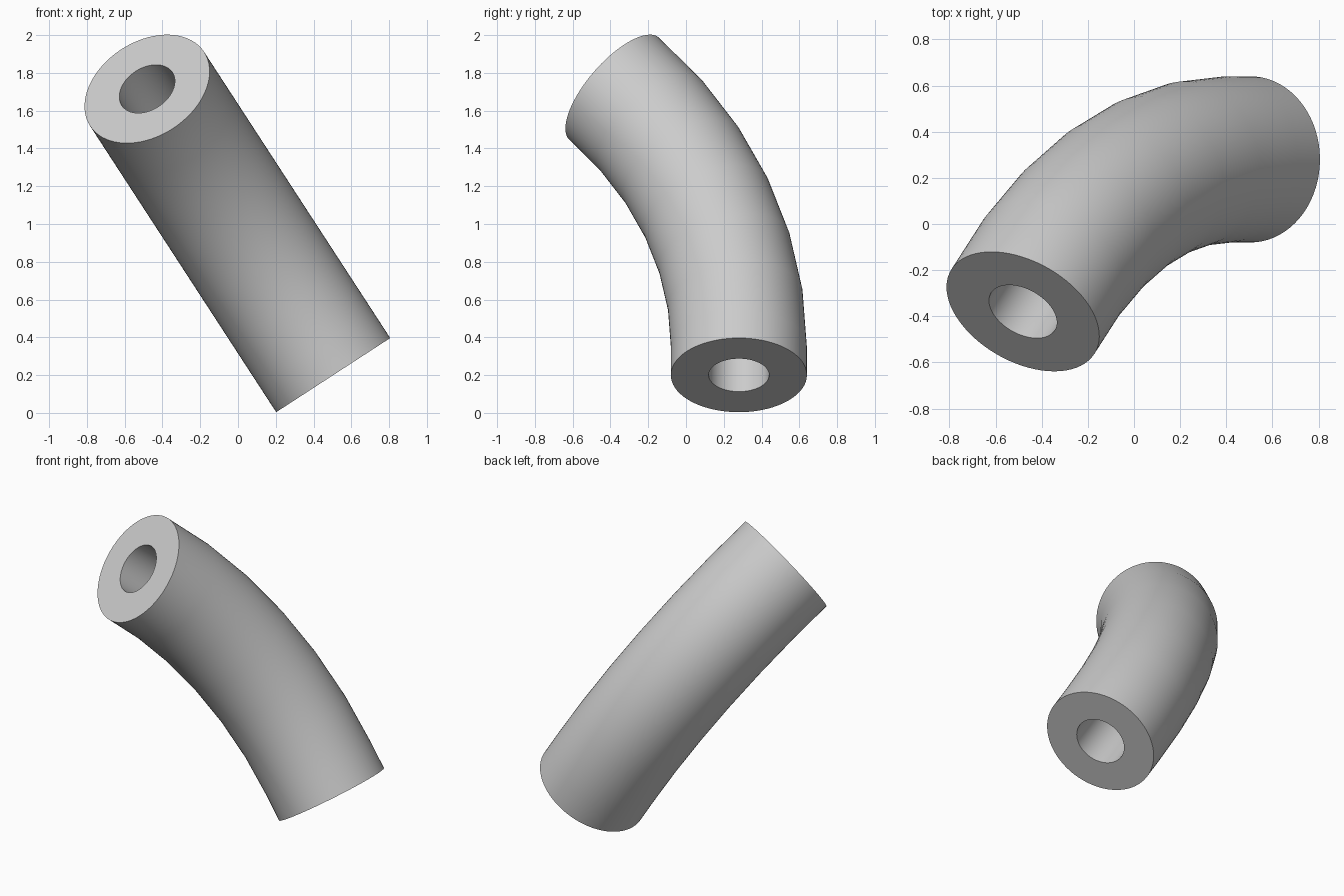
import bpy, bmesh, math
from mathutils import Vector

cube = bpy.data.objects.get("Cube")
if cube:
    bpy.data.objects.remove(cube)

# Tube dimensions
OUTER, INNER = 0.36, 0.16
SIDES, STEPS = 72, 6
BEND_RADIUS, BEND = 2.35, math.radians(44)
STRAIGHT = 0.175
START = Vector((0.504, 0.28, 0.2))
AXIS = Vector((-0.545, 0, 0.838)).normalized()   # direction at the lower end
BACK = Vector((0, 1, 0))                         # away from the bend centre
SIDE = AXIS.cross(BACK)

# Centre line: short straight run, then an arc towards the front
stations = [(START, 0.0)]
for i in range(STEPS + 1):
    a = BEND * i / STEPS
    offset = AXIS * (STRAIGHT + BEND_RADIUS * math.sin(a))
    offset -= BACK * BEND_RADIUS * (1 - math.cos(a))
    stations.append((START + offset, a))

bm = bmesh.new()


def ring(centre, angle, radius):
    out = BACK * math.cos(angle) + AXIS * math.sin(angle)
    turns = [math.tau * k / SIDES for k in range(SIDES)]
    return [bm.verts.new(centre + radius * (out * math.cos(t) + SIDE * math.sin(t)))
            for t in turns]


def bridge(a, b):
    for k in range(SIDES):
        n = (k + 1) % SIDES
        bm.faces.new((a[k], a[n], b[n], b[k]))


# Outer wall, bore and the two flat annular ends
outer = [ring(c, a, OUTER) for c, a in stations]
inner = [ring(c, a, INNER) for c, a in stations]
for wall in (outer, inner):
    for low, high in zip(wall, wall[1:]):
        bridge(low, high)
bridge(outer[0], inner[0])
bridge(outer[-1], inner[-1])
bmesh.ops.recalc_face_normals(bm, faces=bm.faces[:])

mesh = bpy.data.meshes.new("bent_tube")
bm.to_mesh(mesh)
bm.free()
tube = bpy.data.objects.new("bent_tube", mesh)
bpy.context.collection.objects.link(tube)

# Plain grey material
grey = bpy.data.materials.new("light grey")
grey.use_nodes = True
colour = (0.6, 0.6, 0.6, 1)
grey.diffuse_color = colour
grey.node_tree.nodes["Principled BSDF"].inputs["Base Color"].default_value = colour
mesh.materials.append(grey)

# Smooth walls with crisp end rims
bpy.ops.object.select_all(action="DESELECT")
tube.select_set(True)
bpy.context.view_layer.objects.active = tube
bpy.ops.object.shade_smooth_by_angle(angle=math.radians(30))
